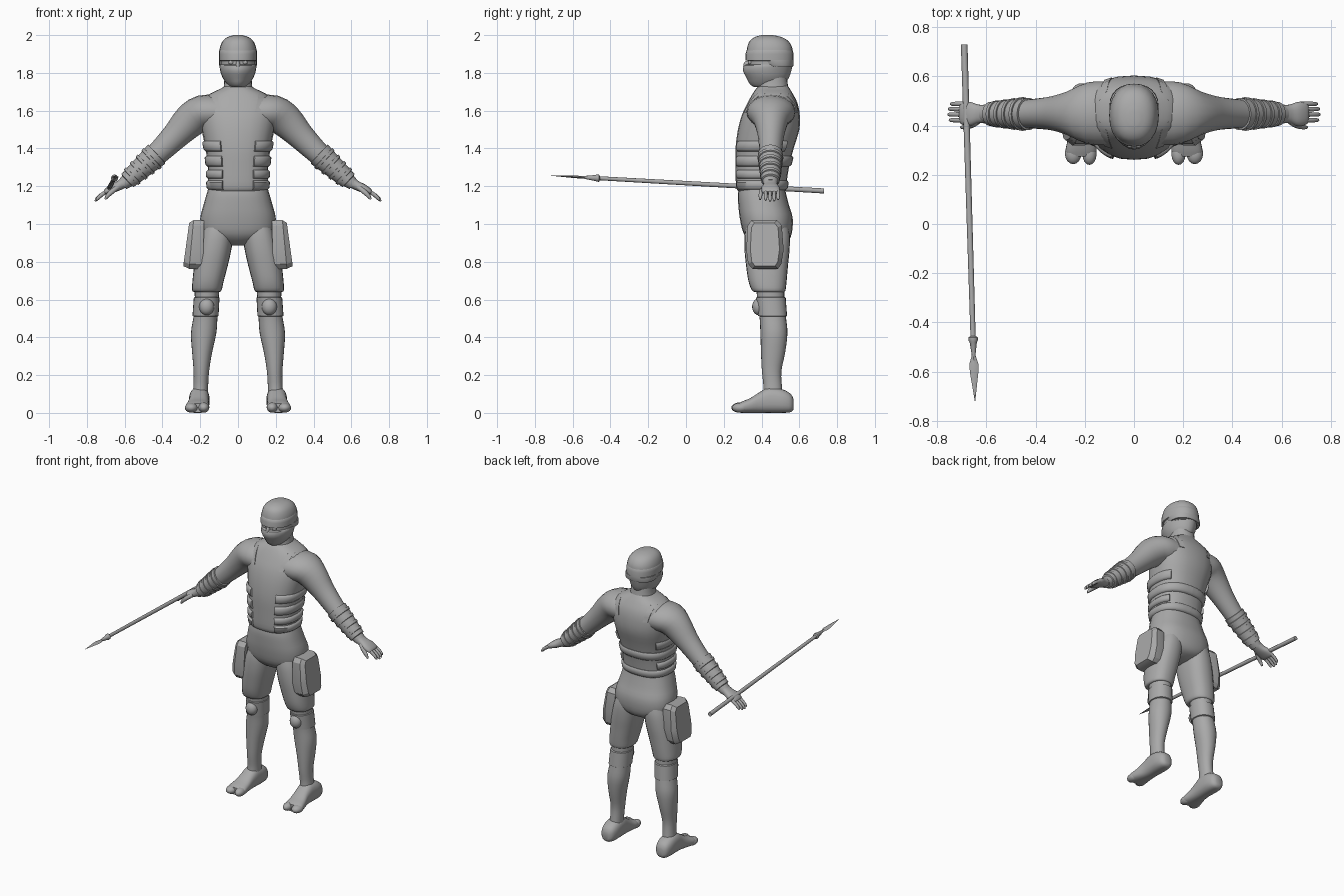
import bpy, bmesh, math
from mathutils import Vector as V

mat = bpy.data.materials.new("plain grey")
mat.diffuse_color = (0.4, 0.4, 0.4, 1)


def ring(c, u, v, e=2.0, n=24):
    """Superellipse points around c, with half axes u and v."""
    out = []
    for i in range(n):
        t = 2 * math.pi * i / n
        a, b = math.cos(t), math.sin(t)
        out.append(V(c) + V(u) * math.copysign(abs(a) ** (2 / e), a)
                   + V(v) * math.copysign(abs(b) ** (2 / e), b))
    return out


def smooth_rows(rows, sub):
    """Catmull-Rom between rows of numbers."""
    out = []
    for i in range(len(rows) - 1):
        a, b, c, d = (rows[max(0, min(len(rows) - 1, i + k))] for k in (-1, 0, 1, 2))
        for s in range(sub):
            t = s / sub
            out.append([q + .5 * t * (r - p + t * (2 * p - 5 * q + 4 * r - w + t * (3 * (q - r) + w - p)))
                        for p, q, r, w in zip(a, b, c, d)])
    return out + [list(rows[-1])]


def loft(name, rings, mirror=False, angle=40):
    bm = bmesh.new()
    vs = [[bm.verts.new(p) for p in r] for r in rings]
    n = len(vs[0])
    for a, b in zip(vs, vs[1:]):
        for i in range(n):
            bm.faces.new((a[i], a[(i + 1) % n], b[(i + 1) % n], b[i]))
    bm.faces.new(vs[0])
    bm.faces.new(vs[-1])
    bmesh.ops.recalc_face_normals(bm, faces=bm.faces)
    me = bpy.data.meshes.new(name)
    bm.to_mesh(me)
    bm.free()
    me.materials.append(mat)
    ob = bpy.data.objects.new(name, me)
    bpy.context.collection.objects.link(ob)
    if mirror:
        ob.modifiers.new("mirror", 'MIRROR').use_mirror_merge = False
    bpy.ops.object.select_all(action='DESELECT')
    ob.select_set(True)
    bpy.context.view_layer.objects.active = ob
    bpy.ops.object.shade_smooth_by_angle(angle=math.radians(angle))
    return ob


def column(name, rows, e=2.2, sub=3, mirror=False, angle=40):
    """Upright part from rows of z, centre x, half width, front y, back y."""
    loft(name, [ring((x, (f + b) / 2, z), (w, 0, 0), (0, (b - f) / 2, 0), e)
                for z, x, w, f, b in smooth_rows(rows, sub)], mirror, angle)


def limb(name, rows, sub=3, e=2.0, n=20, mirror=True):
    """Part along a path: rows of x, y, z, radius across, radius in y."""
    rows = smooth_rows(rows, sub)
    rings = []
    for i, (x, y, z, r, w) in enumerate(rows):
        p, q = rows[max(0, i - 1)], rows[min(len(rows) - 1, i + 1)]
        d = V((q[0] - p[0], 0, q[2] - p[2])).normalized()
        rings.append(ring((x, y, z), (d.z * r, 0, -d.x * r), (0, w, 0), e, n))
    loft(name, rings, mirror)


def ball(name, c, rx, ry, rz, mirror=True):
    rings = []
    for i in range(1, 10):
        t = math.pi * i / 10
        s = math.sin(t)
        rings.append(ring((c[0], c[1], c[2] - rz * math.cos(t)), (rx * s, 0, 0), (0, ry * s, 0), 2, 16))
    loft(name, rings, mirror, 60)


# Torso vest and trousers
VEST = [(1.175, 0, .150, .275, .525), (1.2, 0, .158, .265, .53), (1.3, 0, .160, .262, .545),
        (1.4, 0, .172, .262, .57), (1.5, 0, .193, .275, .60), (1.58, 0, .205, .297, .602),
        (1.64, 0, .195, .325, .59), (1.685, 0, .155, .35, .568), (1.715, 0, .095, .37, .55),
        (1.73, 0, .07, .385, .54)]
column("vest", VEST, 2.4)
column("trousers_seat", [(.885, 0, .05, .39, .48), (.905, 0, .11, .345, .535), (.95, 0, .19, .305, .56),
                         (1.03, 0, .20, .285, .565), (1.1, 0, .183, .277, .545),
                         (1.16, 0, .166, .275, .53), (1.21, 0, .15, .285, .52)], 2.4)


def vest_at(z):
    for a, b in zip(VEST, VEST[1:]):
        if a[0] <= z <= b[0]:
            t = (z - a[0]) / (b[0] - a[0])
            return [p + (q - p) * t for p, q in zip(a, b)]


# Padded bands around the waist, open at the front
for k, (z0, z1, end) in enumerate([(1.385, 1.44, 400), (1.305, 1.36, 450), (1.24, 1.285, 400), (1.18, 1.23, 450)]):
    rings = []
    for i in range(21):
        t = math.radians(296 + (end - 296) * i / 20)
        sec = []
        for z, off in ((z0, -.012), (z0, .002), (z0 + .01, .011), (z1 - .01, .011), (z1, .002), (z1, -.012)):
            _, x, w, f, b = vest_at(z)
            c, s = math.cos(t), math.sin(t)
            sec.append(V(((w + off) * math.copysign(abs(c) ** (2 / 2.4), c),
                          (f + b) / 2 + ((b - f) / 2 + off) * math.copysign(abs(s) ** (2 / 2.4), s), z)))
        rings.append(sec)
    loft(f"waist_band_{k + 1}", rings, True, 50)

# Shoulder straps on chest and back
for side, name in ((-1, "chest_strap"), (1, "back_strap")):
    rings = []
    for i in range(7):
        z = 1.59 + .1 * i / 6
        _, _, w, f, b = vest_at(z)
        sec = []
        for dx, off in ((0, -.015), (0, .005), (.03, .005), (.03, -.015)):
            x = .09 + .02 * i / 6 + dx
            y = (f + b) / 2 + side * ((b - f) / 2 * max(0, 1 - (x / w) ** 2.4) ** (1 / 2.4) + off)
            sec.append(V((x, y, z)))
        rings.append(sec)
    loft(name, rings, True)

# Neck, masked head with an eye slit, headband and crown
column("neck", [(1.68, 0, .09, .37, .55), (1.73, 0, .075, .38, .54), (1.82, 0, .07, .39, .53)])
column("face_mask", [(1.725, 0, .04, .36, .48), (1.74, 0, .058, .338, .52), (1.775, 0, .082, .32, .545),
                     (1.81, 0, .094, .302, .557), (1.84, 0, .098, .308, .565), (1.845, 0, .095, .33, .565)],
       1.85, 2)
column("eye_slit", [(1.83, 0, .093, .328, .56), (1.885, 0, .093, .328, .56)], 2.1, 1)
column("headband", [(1.863, 0, .096, .335, .565), (1.866, 0, .1, .314, .57), (1.9, 0, .101, .315, .57),
                    (1.918, 0, .1, .32, .565), (1.922, 0, .097, .325, .562)], 2.2, 1)
column("crown", [(1.91, 0, .099, .32, .566), (1.94, 0, .094, .325, .56), (1.97, 0, .08, .338, .54),
                 (1.99, 0, .055, .365, .505), (2.0, 0, .02, .40, .46)], 2.2)
column("headband_side", [(1.835, 0, .097, .40, .567), (1.84, 0, .1, .39, .57), (1.868, 0, .1, .37, .57)], 2.2, 1)
ball("eye", (.036, .34, 1.855), .015, .012, .011)
ball("nose_bridge", (0, .325, 1.835), .013, .022, .03, False)

# Legs
column("thigh", [(.64, .165, .066, .365, .52), (.65, .165, .078, .348, .527), (.70, .158, .083, .33, .533),
                 (.78, .143, .089, .318, .54), (.86, .127, .091, .31, .548), (.94, .112, .088, .31, .55),
                 (1.0, .10, .08, .32, .54)], 2.4, 3, True)
column("shin", [(.08, .2, .042, .405, .515), (.14, .197, .039, .41, .508), (.22, .194, .041, .402, .505),
                (.32, .19, .053, .397, .525), (.42, .182, .067, .394, .537), (.5, .173, .064, .39, .53),
                (.57, .166, .062, .38, .522), (.66, .165, .066, .372, .52)], 2.1, 3, True)
column("knee_band", [(.51, .172, .062, .392, .528), (.514, .172, .069, .382, .535),
                     (.61, .166, .068, .37, .528), (.614, .166, .06, .38, .52)], 2.2, 1, True)
ball("knee_pad", (.166, .385, .562), .04, .035, .045)

# Split-toed shoes
foot = [(.57, .205, .02, .02, .07), (.555, .205, .042, .004, .10), (.51, .205, .054, 0, .125),
        (.44, .205, .053, 0, .135), (.39, .207, .052, 0, .11), (.34, .212, .058, 0, .078),
        (.3, .215, .063, 0, .062), (.275, .217, .058, .002, .05)]
loft("shoe", [ring((x, y, (a + b) / 2), (w, 0, 0), (0, 0, (b - a) / 2), 2.5)
              for y, x, w, a, b in smooth_rows(foot, 3)], True, 60)
ball("big_toe", (.181, .285, .028), .029, .045, .027)
ball("outer_toes", (.247, .288, .027), .034, .045, .026)

# Thigh pouches: clipped-corner outline with a narrower outer face
rings = []
for x, k in ((.17, .95), (.19, 1), (.235, 1), (.262, .78)):
    out = []
    for y, z in ((-.07, .127), (.065, .127), (.09, .10), (.1, -.03), (.088, -.105), (.07, -.13),
                 (-.065, -.13), (-.088, -.105), (-.098, -.03), (-.09, .10)):
        out.append(V((x + .012 - .11 * z * (x - .15) / .1, .417 + y * k, .893 + z * (k + 1) / 2)))
    rings.append(out)
loft("thigh_pouch", rings, True, 25)

# Arms with banded bracers
limb("arm", [(.10, .45, 1.59, .09, .13), (.19, .45, 1.59, .092, .125), (.255, .45, 1.545, .09, .092),
             (.33, .45, 1.468, .073, .07), (.41, .448, 1.388, .062, .06), (.48, .447, 1.322, .055, .056),
             (.56, .447, 1.25, .043, .045), (.61, .447, 1.21, .032, .038)])
limb("bracer", [(.428, .447, 1.372, .054, .052), (.43, .447, 1.37, .068, .066),
                (.585, .447, 1.23, .047, .049), (.587, .447, 1.228, .035, .038)], 1)
for k in range(4):
    x = .45 + .034 * k
    z, r = 1.352 - .9 * .034 * k, .069 - .0045 * k
    limb(f"bracer_band_{k + 1}", [(x, .447, z, r - .01, r - .012), (x + .002, .447, z - .002, r + .002, r),
                                  (x + .014, .447, z - .0125, r, r - .002),
                                  (x + .016, .447, z - .0145, r - .012, r - .014)], 1)

# Hands
limb("palm", [(.585, .447, 1.23, .03, .036), (.63, .447, 1.203, .025, .038), (.665, .447, 1.188, .023, .049),
              (.695, .449, 1.172, .017, .047), (.705, .45, 1.165, .01, .04)], 3, 2.4)
for k, (y, l) in enumerate([(.488, .85), (.467, .97), (.445, 1), (.422, .92)]):
    limb(f"finger_{k + 1}", [(.685, y, 1.178, .011, .010), (.685 + .04 * l, y, 1.178 - .025 * l, .0105, .0095),
                             (.685 + .063 * l, y, 1.178 - .047 * l, .009, .008),
                             (.685 + .07 * l, y, 1.178 - .058 * l, .004, .004)], 2, 2, 10)
limb("thumb", [(.63, .42, 1.20, .014, .014), (.66, .402, 1.178, .014, .013),
               (.69, .394, 1.15, .011, .010), (.703, .393, 1.13, .005, .005)], 2, 2, 10)

# Spear held in one hand
tail, tip = V((-.69, .73, 1.175)), V((-.646, -.72, 1.257))


def spear_part(name, rows, n=12):
    loft(name, [ring(tail.lerp(tip, f), (a, 0, 0), (0, 0, b), 2, n) for f, a, b in rows])


spear_part("spear_shaft", [(0, .0135, .0135), (.83, .0105, .0105)])
spear_part("spear_collar", [(.818, .012, .012), (.821, .019, .019), (.83, .019, .019), (.834, .015, .016),
                            (.868, .008, .009), (.875, .007, .007)])
spear_part("spear_blade", [(.865, .006, .006), (.875, .009, .007), (.897, .019, .007), (.92, .017, .006),
                           (1, .001, .001)], 4)
